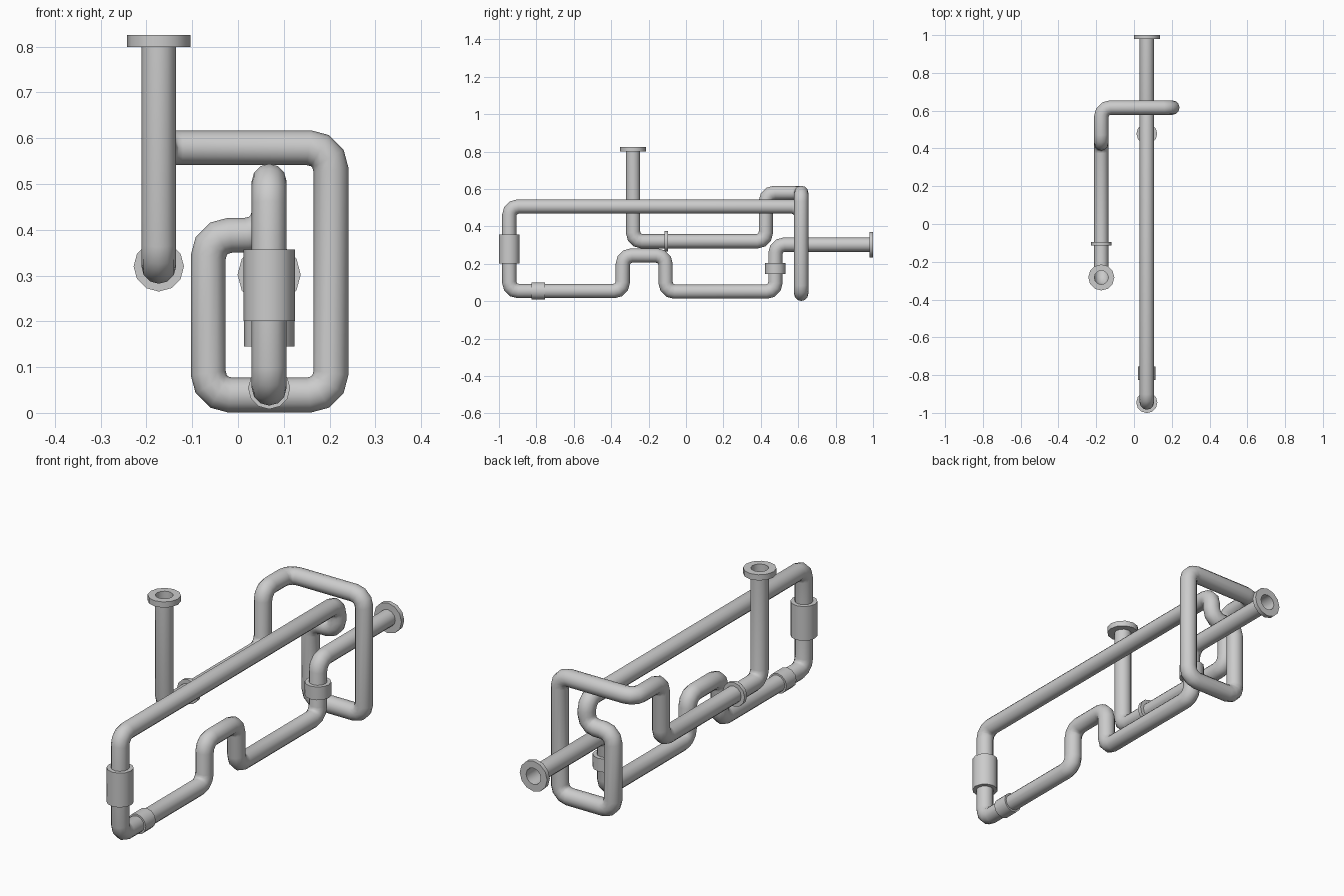
import bpy, bmesh, math
from mathutils import Vector

if "Cube" in bpy.data.objects:
    bpy.data.objects.remove(bpy.data.objects["Cube"])

PIPE_R = 0.038
SIDES = 12
BEND = 0.048


def finish(name, bm):
    bmesh.ops.recalc_face_normals(bm, faces=bm.faces)
    me = bpy.data.meshes.new(name)
    bm.to_mesh(me)
    bm.free()
    ob = bpy.data.objects.new(name, me)
    bpy.context.collection.objects.link(ob)
    bpy.ops.object.select_all(action='DESELECT')
    ob.select_set(True)
    bpy.context.view_layer.objects.active = ob
    bpy.ops.object.shade_smooth_by_angle(angle=math.radians(40))
    return ob


def circle(center, axis, r):
    """Ring of points around an axis-aligned direction."""
    a = Vector(axis).normalized()
    u = Vector((0, 0, 1)) if abs(a.z) < 0.5 else Vector((1, 0, 0))
    v = a.cross(u)
    return [Vector(center) + r * (math.cos(t) * u + math.sin(t) * v)
            for t in (2 * math.pi * i / SIDES for i in range(SIDES))]


def bridge(bm, a, b):
    for i in range(SIDES):
        j = (i + 1) % SIDES
        bm.faces.new((a[i], a[j], b[j], b[i]))


def round_path(corners, steps=3):
    """Replace each right-angle corner with a short segmented bend."""
    p = [Vector(c) for c in corners]
    out = [p[0]]
    for a, b, c in zip(p, p[1:], p[2:]):
        d0, d1 = (a - b).normalized(), (c - b).normalized()
        mid = b + (d0 + d1) * BEND
        for k in range(steps + 1):
            t = math.pi / 2 * k / steps
            out.append(mid - BEND * (d1 * math.cos(t) + d0 * math.sin(t)))
    return out + [p[-1]]


def pipe(name, corners):
    """Open tube swept along the path with mitred joints."""
    pts = round_path(corners)
    dirs = [(b - a).normalized() for a, b in zip(pts, pts[1:])]
    bm = bmesh.new()
    ring = circle(pts[0], dirs[0], PIPE_R)
    prev = [bm.verts.new(q) for q in ring]
    for i in range(1, len(pts)):
        d = dirs[i - 1]
        n = d + (dirs[i] if i < len(dirs) else d)
        ring = [q + d * ((pts[i] - q).dot(n) / d.dot(n)) for q in ring]
        cur = [bm.verts.new(q) for q in ring]
        bridge(bm, prev, cur)
        prev = cur
    return finish(name, bm)


def collar(name, center, axis, r, length, inner=PIPE_R - 0.001):
    """Ring-shaped sleeve or flange around the pipe."""
    bm = bmesh.new()
    c, h = Vector(center), Vector(axis) * length / 2
    loops = [[bm.verts.new(q) for q in circle(c + s * h, axis, rad)]
             for s, rad in ((-1, r), (1, r), (1, inner), (-1, inner))]
    for i in range(4):
        bridge(bm, loops[i], loops[(i + 1) % 4])
    return finish(name, bm)


XA, XB = -0.173, 0.068      # inlet side and main run
XL, XR, YL = -0.065, 0.203, 0.616   # upright loop
Y, Z = (0, 1, 0), (0, 0, 1)

# One continuous pipe from the top inlet to the rear outlet
pipe("pipe_run", [
    (XA, -0.283, 0.815), (XA, -0.283, 0.32), (XA, 0.427, 0.32),
    (XA, 0.427, 0.579), (XA, YL, 0.579), (XR, YL, 0.579),
    (XR, YL, 0.039), (XL, YL, 0.039), (XL, YL, 0.388),
    (XB, YL, 0.388), (XB, YL, 0.506), (XB, -0.945, 0.506),
    (XB, -0.945, 0.054), (XB, -0.338, 0.054), (XB, -0.338, 0.244),
    (XB, -0.109, 0.244), (XB, -0.109, 0.051), (XB, 0.478, 0.051),
    (XB, 0.478, 0.302), (XB, 0.99, 0.302)])

# End flanges
collar("inlet_flange", (XA, -0.283, 0.812), Z, 0.069, 0.026)
collar("outlet_flange", (XB, 0.99, 0.302), Y, 0.069, 0.02)

# Sleeves and joints along the run
collar("thin_joint", (XA, -0.105, 0.32), Y, 0.055, 0.018)
collar("long_sleeve", (XB, -0.945, 0.279), Z, 0.056, 0.156)
collar("low_sleeve", (XB, -0.79, 0.054), Y, 0.046, 0.072)
collar("riser_sleeve", (XB, 0.478, 0.175), Z, 0.055, 0.06)
